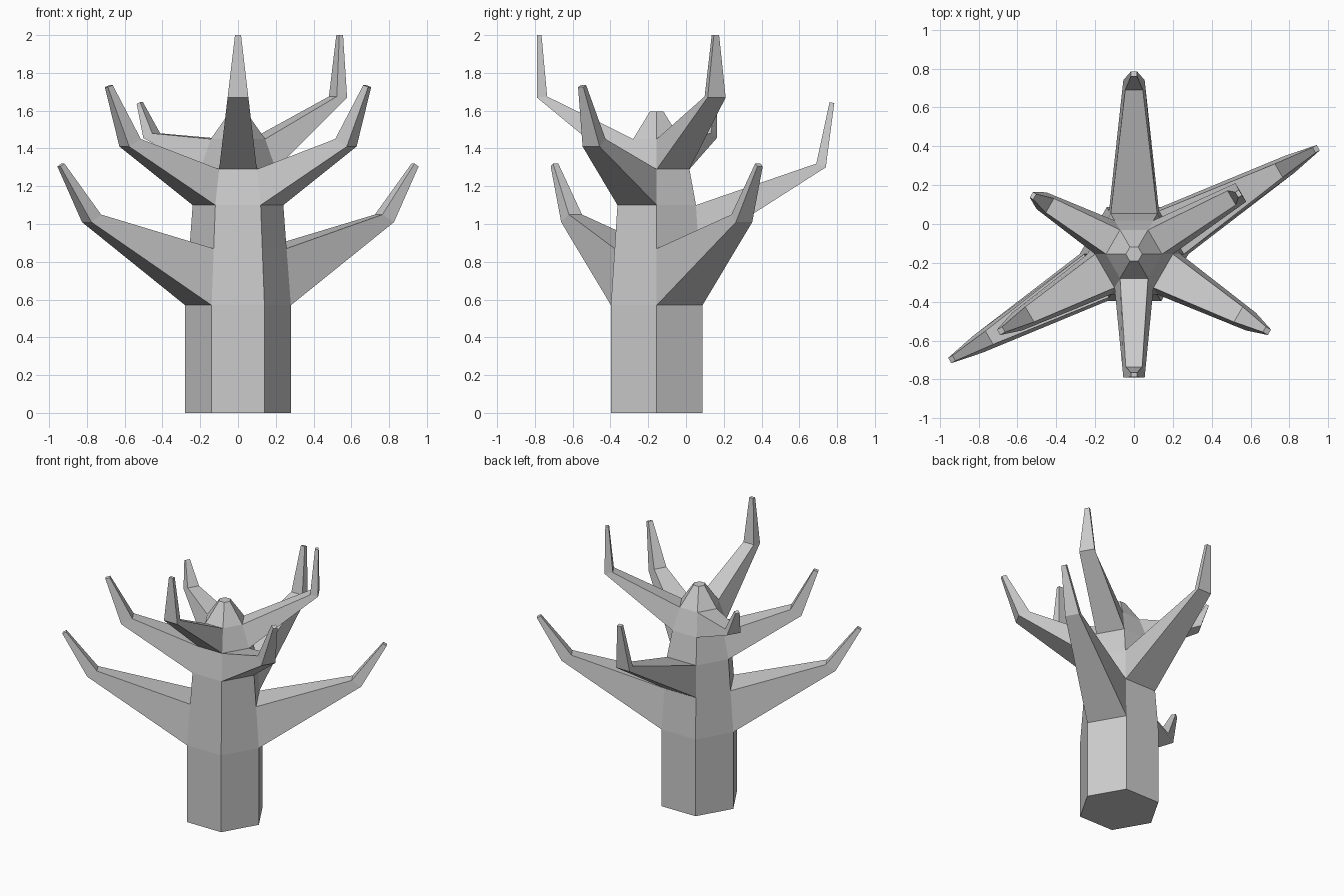
import bpy, bmesh
from math import sin, cos, radians

if "Cube" in bpy.data.objects:
    bpy.data.objects.remove(bpy.data.objects["Cube"])

CENTRE_Y = -0.155
bm = bmesh.new()

# Hexagonal trunk rings: (height, radius)
levels = [(0, .28), (.57, .28), (.87, .257), (1.10, .24),
          (1.29, .20), (1.45, .144), (1.595, .042)]
rings = [[bm.verts.new((r * cos(radians(60 * i)),
                        CENTRE_Y + r * sin(radians(60 * i)), z))
          for i in range(6)] for z, r in levels]

# Branch profiles: (radius, height, half width) for outer and inner edges
low = [((.925, 1.01, .05), (.86, 1.05, .04)), ((1.095, 1.305, .016), (1.07, 1.32, .016))]
back = [((.895, 1.30, .055), (.845, 1.32, .045)), ((.94, 1.64, .016), (.915, 1.645, .016))]
middle = [((.695, 1.41, .052), (.62, 1.45, .045)), ((.805, 1.725, .016), (.775, 1.735, .016))]
high = [((.635, 1.67, .055), (.58, 1.675, .042)), ((.633, 2.0, .016), (.61, 2.0, .016))]
short = [((.55, 1.455, .05), (.50, 1.48, .042)), ((.61, 1.635, .016), (.59, 1.645, .016))]

# Trunk level and hexagon side from which each branch grows
branches = {(1, 0): low, (1, 3): low, (2, 1): back, (3, 3): middle,
            (3, 5): middle, (4, 0): high, (4, 4): high, (4, 2): short}


def section(side, outer, inner):
    """Four corners of a branch cross-section facing the given side."""
    a = radians(60 * side + 30)
    corners = []
    for (r, z, w), s in ((outer, -1), (outer, 1), (inner, 1), (inner, -1)):
        corners.append(bm.verts.new((r * cos(a) - s * w * sin(a),
                                     CENTRE_Y + r * sin(a) + s * w * cos(a), z)))
    return corners


# Trunk sides, with branches extended from their open faces
for lv in range(len(levels) - 1):
    for i in range(6):
        j = (i + 1) % 6
        loop = [rings[lv][i], rings[lv][j], rings[lv + 1][j], rings[lv + 1][i]]
        for outer, inner in branches.get((lv, i), []):
            nxt = section(i, outer, inner)
            for k in range(4):
                m = (k + 1) % 4
                bm.faces.new((loop[k], loop[m], nxt[m], nxt[k]))
            loop = nxt
        bm.faces.new(loop)

# Trunk end caps
bm.faces.new(rings[0][::-1])
bm.faces.new(rings[-1])
bmesh.ops.recalc_face_normals(bm, faces=bm.faces)

mesh = bpy.data.meshes.new("bare_tree")
bm.to_mesh(mesh)
bm.free()
bpy.context.collection.objects.link(bpy.data.objects.new("bare_tree", mesh))
